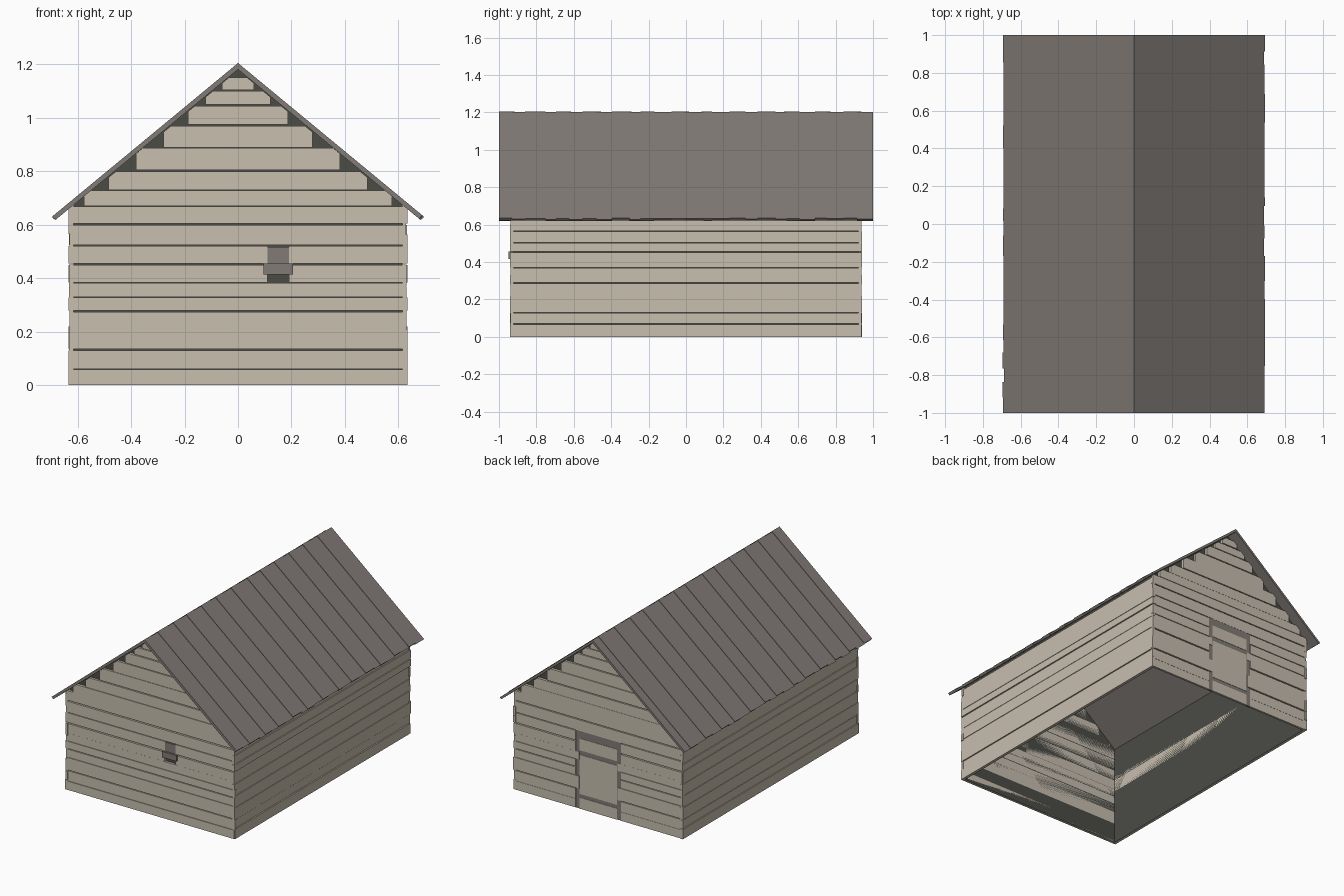
import bpy, bmesh, random

random.seed(4)
if "Cube" in bpy.data.objects:
    bpy.data.objects.remove(bpy.data.objects["Cube"], do_unlink=True)


def srgb(r, g, b):
    return tuple((c / 255) ** 2.2 for c in (r, g, b)) + (1.0,)


def material(name, colour):
    m = bpy.data.materials.new(name)
    m.use_nodes = True
    m.diffuse_color = colour
    m.node_tree.nodes["Principled BSDF"].inputs["Base Color"].default_value = colour
    return m


pale_wood = material("pale wood", srgb(198, 189, 173))
grey_wood = material("grey wood", srgb(128, 122, 117))
dark_lining = material("dark lining", srgb(76, 77, 71))


def finish(bm, name, mat):
    bmesh.ops.recalc_face_normals(bm, faces=bm.faces)
    mesh = bpy.data.meshes.new(name)
    bm.to_mesh(mesh)
    bm.free()
    mesh.materials.append(mat)
    obj = bpy.data.objects.new(name, mesh)
    bpy.context.collection.objects.link(obj)
    return obj


def prism(bm, profile, y0, y1):
    """Extrude an x-z outline along y."""
    front = [bm.verts.new((x, y0, z)) for x, z in profile]
    back = [bm.verts.new((x, y1, z)) for x, z in profile]
    bm.faces.new(front)
    bm.faces.new(back[::-1])
    for i in range(len(profile)):
        j = (i + 1) % len(profile)
        bm.faces.new((front[j], front[i], back[i], back[j]))


def box(bm, x0, x1, y0, y1, z0, z1):
    prism(bm, [(x0, z0), (x1, z0), (x1, z1), (x0, z1)], y0, y1)


# Main measures
RIDGE, SLOPE, EAVE_X = 1.205, 0.826, 0.695
WALL_X, WALL_Y, LINING_X, LINING_Y = 0.63, 0.94, 0.615, 0.922
DOOR_X, DOOR_TOP, POST = 0.17, 0.525, 0.03

# Dark lining: open below, walls and gables only
bm = bmesh.new()
eave = RIDGE - 0.02 - SLOPE * LINING_X
outline = [(-LINING_X, 0), (-LINING_X, eave), (0, RIDGE - 0.02), (LINING_X, eave), (LINING_X, 0)]
ends = [[bm.verts.new((x, y, z)) for x, z in outline] for y in (-LINING_Y, LINING_Y)]
for end in ends:
    bm.faces.new(end)
for i in (0, 3):
    bm.faces.new((ends[0][i], ends[0][i + 1], ends[1][i + 1], ends[1][i]))
finish(bm, "wall_lining", dark_lining)

# Gable planks: (top height, gap above the plank)
GABLE = [(0.06, 0.001), (0.135, 0.006), (0.22, 0.001), (0.28, 0.006), (0.33, 0.001),
         (0.385, 0.002), (0.455, 0.006), (0.525, 0.005), (0.605, 0.006), (0.67, 0.001),
         (0.73, 0.001), (0.805, 0.006), (0.89, 0.002), (0.975, 0.006), (1.05, 0.005),
         (1.105, 0.005), (1.155, 0.004)]


def gable(name, side, opening):
    bm = bmesh.new()
    z0 = 0.0
    for i, (z1, gap) in enumerate(GABLE):
        top = z1 - gap
        half = min(WALL_X + random.uniform(-0.003, 0.006), (RIDGE - z1) / SLOPE)
        outer = side * (WALL_Y - random.choice((0, 0.003)))
        y0, y1 = sorted((side * LINING_Y, outer))
        cut = opening(i, z0, z1)
        if cut:
            box(bm, -half, cut[0], y0, y1, z0, top)
            box(bm, cut[1], half, y0, y1, z0, top)
        elif z1 > 0.68:
            # clipped upper corners under the roof
            prism(bm, [(-half, z0), (half, z0), (half, top - 0.022), (half - 0.027, top),
                       (0.027 - half, top), (-half, top - 0.022)], y0, y1)
        else:
            box(bm, -half, half, y0, y1, z0, top)
        z0 = z1
    finish(bm, name, pale_wood)


def window_cut(i, z0, z1):
    return (0.11, 0.19) if 0.38 < z0 and z1 < 0.53 else None


def door_cut(i, z0, z1):
    # some planks run over the door posts, others stop short of them
    if z1 > DOOR_TOP + 0.001:
        return None
    half = DOOR_X - (POST - 0.004 if i in (2, 5) else 0)
    return (-half, half)


gable("front_planks", -1, window_cut)
gable("back_planks", 1, door_cut)

# Long side planks
SIDE = [(0.07, 0.003), (0.13, 0.004), (0.21, 0.001), (0.29, 0.004), (0.37, 0.003),
        (0.455, 0.004), (0.505, 0.004), (0.565, 0.002), (0.65, 0.0)]
for side, label in ((1, "left"), (-1, "right")):
    bm = bmesh.new()
    z0 = 0.0
    for z1, gap in SIDE:
        x0, x1 = sorted((side * LINING_X, side * (WALL_X + random.uniform(-0.001, 0.005))))
        length = WALL_Y + random.uniform(-0.003, 0.002)
        box(bm, x0, x1, -length, length, z0, z1 - gap)
        z0 = z1
    finish(bm, label + "_side_planks", pale_wood)

# Window shutter and sill
bm = bmesh.new()
box(bm, 0.11, 0.19, -0.937, -LINING_Y, 0.455, 0.517)
box(bm, 0.095, 0.205, -0.95, -LINING_Y, 0.415, 0.455)
finish(bm, "window_shutter", grey_wood)

# Door frame: posts and cross rails
bm = bmesh.new()
for s in (-1, 1):
    x0, x1 = sorted((s * (DOOR_X - POST), s * DOOR_X))
    box(bm, x0, x1, LINING_Y, 0.935, 0, DOOR_TOP)
for low, high in ((0.475, DOOR_TOP), (0.365, 0.395), (0.075, 0.1)):
    box(bm, POST - DOOR_X, DOOR_X - POST, LINING_Y, 0.936, low, high)
finish(bm, "door_frame", grey_wood)

# Door panels between the rails
bm = bmesh.new()
for low, high in ((0, 0.075), (0.1, 0.365), (0.395, 0.475)):
    box(bm, POST - DOOR_X, DOOR_X - POST, LINING_Y, 0.938, low, high)
finish(bm, "door_panels", pale_wood)

# Roof boards running from ridge to eave
BOARDS = 26
for side, label in ((1, "left"), (-1, "right")):
    bm = bmesh.new()
    cuts = [-1 + 2 * i / BOARDS for i in range(BOARDS + 1)]
    for i in range(1, BOARDS):
        cuts[i] += random.uniform(-0.018, 0.018)
    for i in range(BOARDS):
        drop = (i % 2) * 0.004
        x1 = EAVE_X - random.uniform(0, 0.006)
        z1 = RIDGE - SLOPE * x1
        prism(bm, [(0, RIDGE - drop), (side * x1, z1 - drop),
                   (side * (x1 - 0.012), z1 - 0.013), (0, RIDGE - 0.024)],
              cuts[i], cuts[i + 1])
    finish(bm, label + "_roof_boards", grey_wood)
